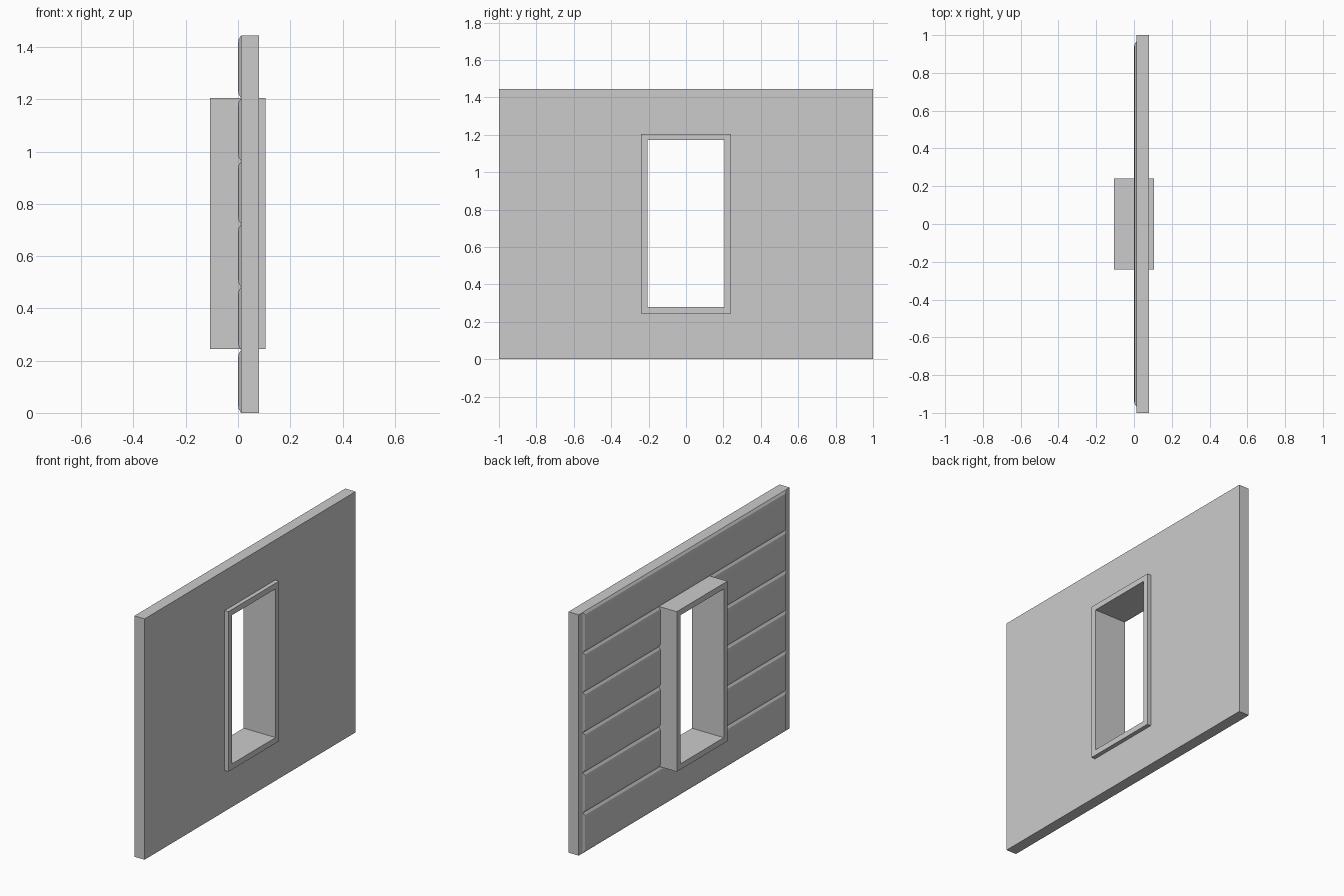
import bpy, bmesh

if "Cube" in bpy.data.objects:
    bpy.data.objects.remove(bpy.data.objects["Cube"])

HALF_W, HEIGHT = 1.0, 1.445
FACE, BACK = 0.012, 0.08          # wall slab in x
ROWS = 6
FRAME_Y, FRAME_Z = 0.24, (0.245, 1.205)
FRAME_T = 0.034


def new_object(name, bm):
    bmesh.ops.recalc_face_normals(bm, faces=bm.faces)
    mesh = bpy.data.meshes.new(name)
    bm.to_mesh(mesh)
    bm.free()
    obj = bpy.data.objects.new(name, mesh)
    bpy.context.collection.objects.link(obj)
    return obj


def loop(bm, x, y0, y1, z0, z1):
    return [bm.verts.new((x, y, z)) for y, z in
            ((y0, z0), (y1, z0), (y1, z1), (y0, z1))]


def bridge(bm, a, b):
    for i in range(4):
        j = (i + 1) % 4
        bm.faces.new((a[i], a[j], b[j], b[i]))


def rect_ring(name, x0, x1, outer, inner):
    """Rectangular slab with a rectangular opening, extruded along x."""
    bm = bmesh.new()
    loops = [loop(bm, x0, *outer), loop(bm, x1, *outer),
             loop(bm, x1, *inner), loop(bm, x0, *inner)]
    for i in range(4):
        bridge(bm, loops[i], loops[(i + 1) % 4])
    return new_object(name, bm)


# Wall slab; the edge of its opening is buried inside the frame
z0, z1 = FRAME_Z
h = FRAME_T / 2
rect_ring("wall_slab", FACE, BACK, (-HALF_W, HALF_W, 0, HEIGHT),
          (-FRAME_Y + h, FRAME_Y - h, z0 + h, z1 - h))

# Window frame, projecting from both sides of the wall
t = FRAME_T
rect_ring("window_frame", -0.107, 0.105, (-FRAME_Y, FRAME_Y, z0, z1),
          (-FRAME_Y + t, FRAME_Y - t, z0 + t, z1 - t))

# Siding boards: rounded half boards mirrored across y, interrupted by the frame
PROFILE = ((0.0, FACE), (0.014, 0.003), (0.033, 0.0))   # inset, x
step = HEIGHT / ROWS
for row in range(ROWS):
    inner = 0.0 if row in (0, ROWS - 1) else FRAME_Y - h
    bm = bmesh.new()
    rings = [loop(bm, x, inner, 0.966 - d, row * step + d, (row + 1) * step - d)
             for d, x in PROFILE]
    for a, b in zip(rings, rings[1:]):
        for i in range(3):                 # bottom, outer end, top
            bm.faces.new((a[i], a[i + 1], b[i + 1], b[i]))
    bm.faces.new(rings[-1])
    bmesh.ops.recalc_face_normals(bm, faces=bm.faces)
    top = bm.faces[:][-1]
    if top.normal.x > 0:
        bmesh.ops.reverse_faces(bm, faces=bm.faces)
    mesh = bpy.data.meshes.new(f"siding_board_{row + 1}")
    bm.to_mesh(mesh)
    bm.free()
    board = bpy.data.objects.new(mesh.name, mesh)
    bpy.context.collection.objects.link(board)
    mirror = board.modifiers.new("Mirror", 'MIRROR')
    mirror.use_axis = (False, True, False)
